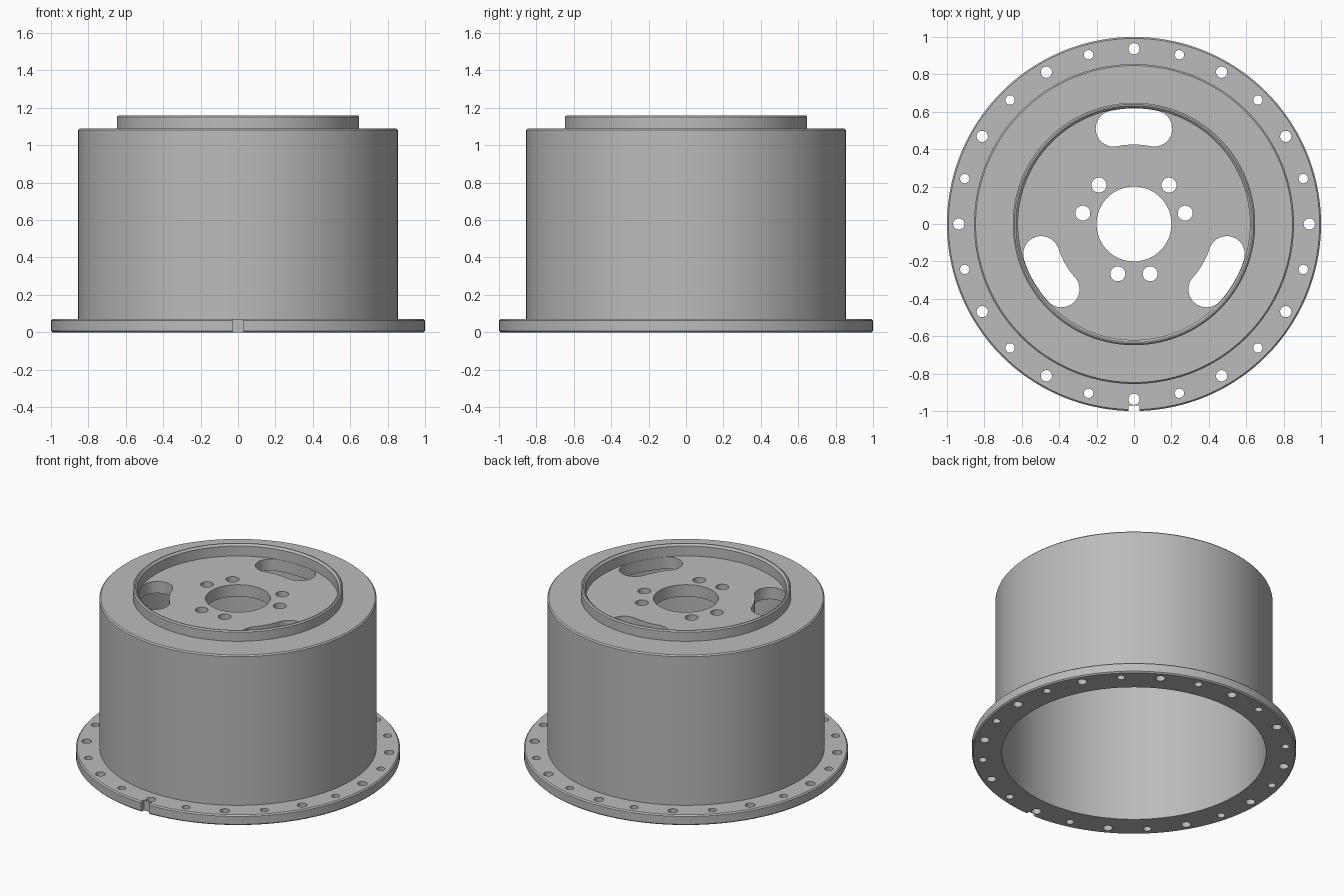
import bpy, bmesh
from math import radians, cos, sin, tau
from mathutils import Vector, Matrix

cube = bpy.data.objects.get("Cube")
if cube:
    bpy.data.objects.remove(cube, do_unlink=True)

GREY = (0.5, 0.5, 0.5, 1)
SEGMENTS = 144
FLANGE_TOP, DRUM_TOP, LIP_TOP = 0.07, 1.09, 1.16
FLOOR_TOP, FLOOR_BOTTOM = 1.08, 1.0
BEVEL = 0.008

metal = bpy.data.materials.new("grey metal")
metal.use_nodes = True
metal.diffuse_color = GREY
metal.node_tree.nodes["Principled BSDF"].inputs["Base Color"].default_value = GREY


def make_object(name, bm):
    bmesh.ops.recalc_face_normals(bm, faces=bm.faces)
    mesh = bpy.data.meshes.new(name)
    bm.to_mesh(mesh)
    bm.free()
    mesh.materials.append(metal)
    obj = bpy.data.objects.new(name, mesh)
    bpy.context.collection.objects.link(obj)
    return obj


def lathe(name, profile):
    """Turn a closed (radius, height) outline around the z axis."""
    bm = bmesh.new()
    verts = [bm.verts.new((r, 0, z)) for r, z in profile]
    edges = [bm.edges.new((v, verts[i - 1])) for i, v in enumerate(verts)]
    bmesh.ops.spin(bm, geom=verts + edges, cent=(0, 0, 0), axis=(0, 0, 1),
                   angle=tau, steps=SEGMENTS, use_merge=True)
    bmesh.ops.remove_doubles(bm, verts=bm.verts, dist=1e-5)
    return make_object(name, bm)


def prism(bm, outline, low, high):
    """Extrude a flat outline upwards."""
    face = bm.faces.new([bm.verts.new((x, y, low)) for x, y in outline])
    top = bmesh.ops.extrude_face_region(bm, geom=[face])["geom"]
    moved = [v for v in top if isinstance(v, bmesh.types.BMVert)]
    bmesh.ops.translate(bm, verts=moved, vec=(0, 0, high - low))


def polar(radius, degrees):
    return Vector((radius * cos(radians(degrees)), radius * sin(radians(degrees))))


def hole(bm, radius, centre, low, high, sides=32):
    prism(bm, [centre + polar(radius, 360 * i / sides) for i in range(sides)], low, high)


def curved_slot(middle, half_angle, inner, outer, steps=16):
    """Outline of a slot that follows an arc and has round ends."""
    mid, end = (inner + outer) / 2, (outer - inner) / 2
    spread = [2 * i / steps - 1 for i in range(steps + 1)]
    points = [polar(outer, middle + t * half_angle) for t in spread]
    a = middle + half_angle
    points += [polar(mid, a) + polar(end, a + 90 + 90 * t) for t in spread[1:-1]]
    points += [polar(inner, middle - t * half_angle) for t in spread]
    b = middle - half_angle
    points += [polar(mid, b) + polar(end, b - 90 + 90 * t) for t in spread[1:-1]]
    return points


# Housing: flange, drum wall, raised lip and recessed hub floor in one turning
housing = lathe("drum_housing", [
    (0.815, 0), (1 - BEVEL, 0), (1, BEVEL),
    (1, FLANGE_TOP - BEVEL), (1 - BEVEL, FLANGE_TOP), (0.855, FLANGE_TOP),
    (0.855, DRUM_TOP - BEVEL), (0.855 - BEVEL, DRUM_TOP), (0.648, DRUM_TOP),
    (0.648, LIP_TOP - BEVEL), (0.648 - BEVEL, LIP_TOP),
    (0.632, LIP_TOP), (0.62, LIP_TOP - 0.012), (0.62, FLOOR_TOP),
    (0.2, FLOOR_TOP), (0.2, FLOOR_BOTTOM), (0.815, FLOOR_BOTTOM),
])

cut = bmesh.new()

# Flange bolt holes, alternately large and small
for i in range(24):
    hole(cut, 0.025 if i % 2 else 0.03, polar(0.937, 15 * i), -0.1, 0.2)

# Hub stud holes in three pairs, and three curved windows
for turn in (90, 210, 330):
    for side in (-42, 42):
        hole(cut, 0.04, polar(0.28, turn + side), 0.9, 1.3)
    prism(cut, curved_slot(turn, 12, 0.425, 0.618), 0.9, 1.3)

# Locating notch in the front of the flange
notch = Matrix.Translation((0, -1.02, 0)) @ Matrix.Diagonal((0.06, 0.1, 0.4, 1))
bmesh.ops.create_cube(cut, size=1, matrix=notch)

cutter = make_object("hole_cutter", cut)
cutter.hide_render = True

# Cut the openings, then shade
boolean = housing.modifiers.new("openings", "BOOLEAN")
boolean.operation = "DIFFERENCE"
boolean.solver = "EXACT"
boolean.object = cutter
bpy.ops.object.select_all(action="DESELECT")
bpy.context.view_layer.objects.active = housing
housing.select_set(True)
bpy.ops.object.modifier_apply(modifier=boolean.name)
bpy.data.objects.remove(cutter, do_unlink=True)
bpy.ops.object.shade_smooth_by_angle(angle=radians(30))
